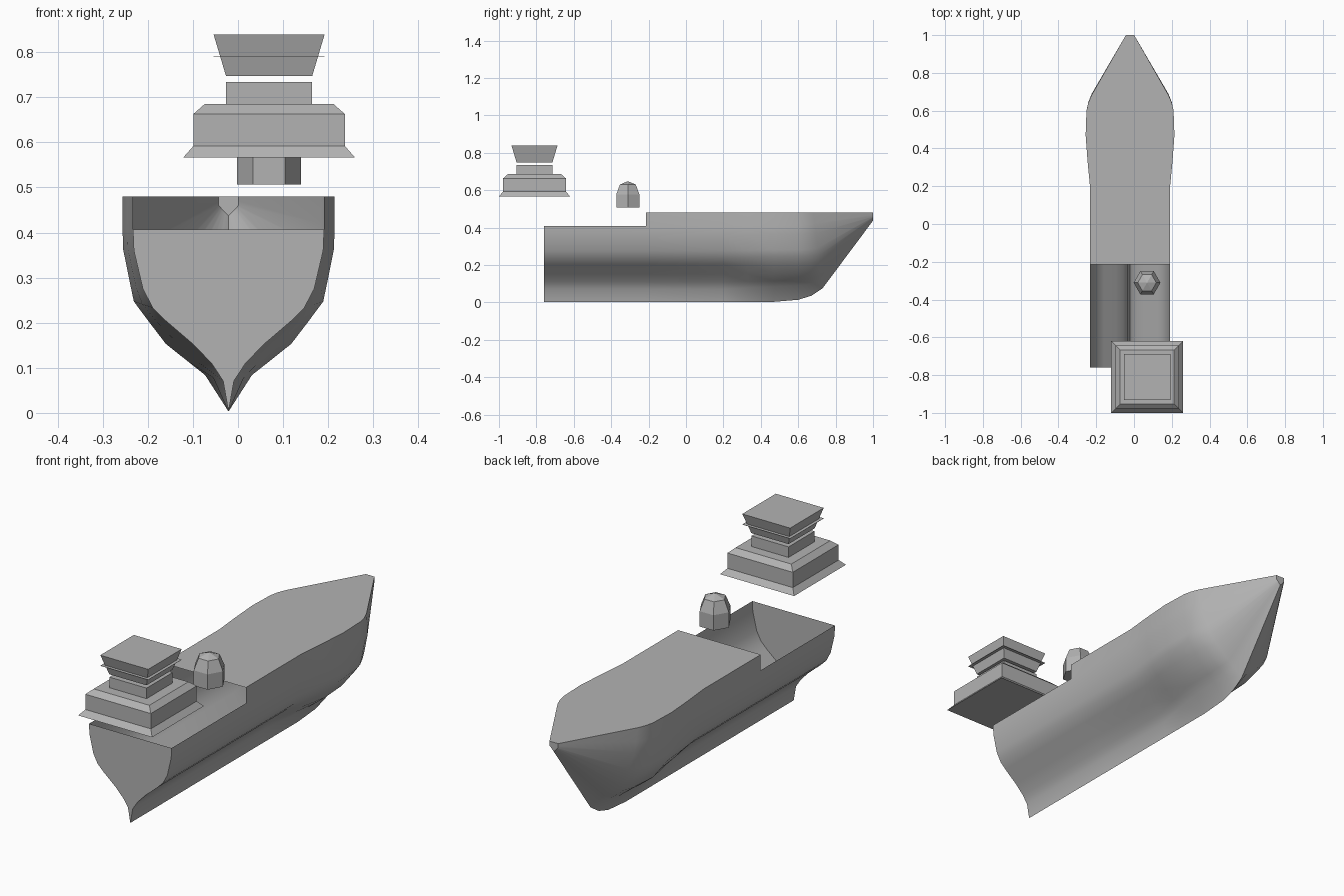
import bpy, bmesh, math

if "Cube" in bpy.data.objects:
    bpy.data.objects.remove(bpy.data.objects["Cube"])

grey = bpy.data.materials.new("plain grey")
grey.diffuse_color = (0.45, 0.45, 0.45, 1)
grey.use_nodes = True
grey.node_tree.nodes["Principled BSDF"].inputs["Base Color"].default_value = grey.diffuse_color
CX = -0.021  # hull centre line


def make(name, verts, faces, smooth=False):
    me = bpy.data.meshes.new(name)
    me.from_pydata(verts, [], faces)
    bm = bmesh.new()
    bm.from_mesh(me)
    bmesh.ops.remove_doubles(bm, verts=bm.verts, dist=1e-5)
    bm.to_mesh(me)
    bm.free()
    me.materials.append(grey)
    for p in me.polygons:
        p.use_smooth = smooth
    if smooth:
        me.set_sharp_from_angle(angle=math.radians(35))
    ob = bpy.data.objects.new(name, me)
    bpy.context.collection.objects.link(ob)
    return ob


def stack(name, centre, sides, turn, profile):
    """Closed prism through (radius, z) rings."""
    verts, faces = [], []
    for r, z in profile:
        for k in range(sides):
            a = turn + math.tau * k / sides
            verts.append((centre[0] + r * math.cos(a), centre[1] + r * math.sin(a), z))
    for i in range(len(profile) - 1):
        for k in range(sides):
            n = (k + 1) % sides
            faces.append((i * sides + k, i * sides + n, (i + 1) * sides + n, (i + 1) * sides + k))
    faces.append(tuple(reversed(range(sides))))
    top = (len(profile) - 1) * sides
    faces.append(tuple(range(top, top + sides)))
    return make(name, verts, faces)


# Half sections of the hull, deck edge to keel: (half width, z)
stern = [(.212, .48), (.212, .407), (.21, .36), (.19, .275), (.168, .233), (.139, .204),
         (.077, .151), (.037, .109), (.012, .071), (0, .003)]
wide = [(.235, .48), (.235, .407), (.234, .364), (.217, .28), (.21, .247), (.175, .2),
        (.139, .153), (.09, .114), (.052, .084), (0, .003)]
shoulder = [(.205, .48), (.204, .42), (.2, .37), (.178, .29), (.165, .25), (.135, .21),
            (.1, .17), (.068, .142), (.04, .118), (0, .075)]
tip = [(.022, .48), (.022, .47), (.022, .46)] + [(.022 * (1 - k / 7), .46 - .023 * k / 7) for k in range(1, 8)]


def mix(a, b, t):
    return [(p[0] + (q[0] - p[0]) * t, p[1] + (q[1] - p[1]) * t) for p, q in zip(a, b)]


# Stations: y at the deck, y at the keel, section
stations = [(-.76, -.76, stern), (-.215, -.215, stern), (.2, .2, stern),
            (.33, .33, mix(stern, wide, .55)), (.47, .47, wide),
            (.6, .6, mix(wide, shoulder, .15)), (.64, .67, mix(wide, shoulder, .45)),
            (.68, .73, shoulder), (1, 1, tip)]

rings = []
for yd, yk, sec in stations:
    zk = sec[-1][1]
    half = [(w, yd + (yk - yd) * (.48 - z) / (.48 - zk), z) for w, z in sec]
    rings.append([(CX + w, y, z) for w, y, z in half] +
                 [(CX - w, y, z) for w, y, z in half[-2::-1]])
n = len(rings[0])

# Hull skin, lower behind the step
verts = [v for r in rings for v in r]
faces = []
for i in range(len(rings) - 1):
    for j in range(n - 1):
        if i == 0 and j in (0, n - 2):
            continue
        a, b = i * n + j, (i + 1) * n + j
        faces.append((a, a + 1, b + 1, b))
make("hull", verts, faces, smooth=True)

# Stern plate, bow plate and forward deck
s = rings[0][1:-1]
make("stern_plate", s, [tuple(reversed(range(len(s))))])
make("bow_plate", rings[-1], [tuple(range(n))])
edge = [r[0] for r in rings[1:]] + [r[-1] for r in reversed(rings[1:])]
make("fore_deck", edge, [tuple(range(len(edge)))])

# Square cabin tower
Q = math.sqrt(2)
tower = (.069, -.81)


def square(name, prof):
    return stack(name, tower, 4, math.pi / 4, [(h * Q, z) for h, z in prof])


square("cabin_base", [(.19, .567), (.168, .592), (.168, .663), (.143, .685)])
square("cabin_upper", [(.0955, .685), (.0955, .734)])
square("cabin_top", [(.0955, .747), (.123, .839)])
# Thin ledge around the flared top
square("cabin_ledge", [(.123, .7895), (.123, .7905)])

# Hexagonal post with a pointed cap
stack("post", (.069, -.311), 6, 0, [(.071, .507), (.071, .578), (.049, .63), (.002, .647)])
